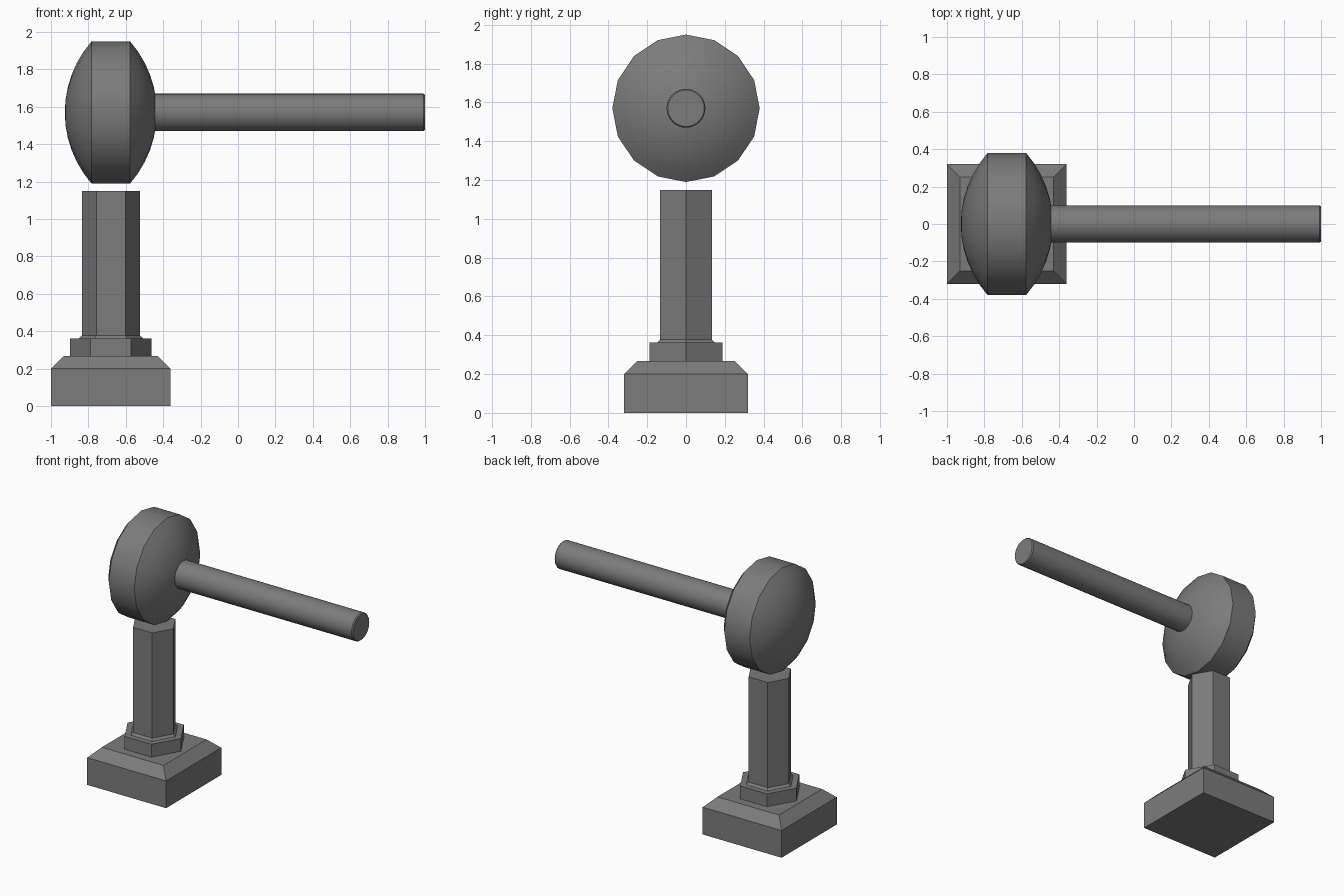
import bpy, bmesh, math
from mathutils import Matrix

if "Cube" in bpy.data.objects:
    bpy.data.objects.remove(bpy.data.objects["Cube"])

CX = -0.68      # post and head centre
HZ = 1.57       # head centre height

grey = bpy.data.materials.new("mid grey")
grey.diffuse_color = (0.2, 0.2, 0.2, 1)
grey.use_nodes = True
grey.node_tree.nodes["Principled BSDF"].inputs["Base Color"].default_value = grey.diffuse_color


def lathe(name, profile, sides, matrix, spin=0.0, smooth=None):
    """Stack rings of (radius, height) into a capped solid around local z."""
    bm = bmesh.new()
    rings = []
    for r, h in profile:
        rings.append([bm.verts.new((r * math.cos(spin + math.tau * i / sides),
                                    r * math.sin(spin + math.tau * i / sides), h))
                      for i in range(sides)])
    for a, b in zip(rings, rings[1:]):
        for i in range(sides):
            j = (i + 1) % sides
            bm.faces.new((a[i], a[j], b[j], b[i]))
    bm.faces.new(rings[0][::-1])
    bm.faces.new(rings[-1])
    bmesh.ops.transform(bm, matrix=matrix, verts=bm.verts)
    bmesh.ops.recalc_face_normals(bm, faces=bm.faces)
    mesh = bpy.data.meshes.new(name)
    bm.to_mesh(mesh)
    bm.free()
    mesh.materials.append(grey)
    ob = bpy.data.objects.new(name, mesh)
    bpy.context.collection.objects.link(ob)
    if smooth:
        bpy.ops.object.select_all(action='DESELECT')
        ob.select_set(True)
        bpy.context.view_layer.objects.active = ob
        bpy.ops.object.shade_smooth_by_angle(angle=math.radians(smooth))
    return ob


upright = Matrix.Translation((CX, 0, 0))
sideways = Matrix.Translation((CX, 0, HZ)) @ Matrix.Rotation(math.pi / 2, 4, 'Y')
d = math.sqrt(2)

# Square foot with chamfered top
lathe("base", [(0.32 * d, 0), (0.32 * d, 0.20), (0.25 * d, 0.268)], 4,
      upright, math.pi / 4)

# Hexagonal collar and post with a small flare at its foot
lathe("collar", [(0.217, 0.26), (0.217, 0.362)], 6, upright)
lathe("post", [(0.172, 0.355), (0.172, 0.362), (0.155, 0.378), (0.155, 1.15)], 6, upright)

# Rounded head: a flat rim between two shallow spherical domes
R_RIM, RIM, DOME = 0.38, 0.103, 0.143
R = (R_RIM ** 2 + DOME ** 2) / (2 * DOME)
amax = math.asin(R_RIM / R)
dome = [(R * math.sin(a), RIM + DOME - R + R * math.cos(a))
        for a in (amax * k / 6 for k in (6, 5, 4, 3, 2, 1, 0.1))]
lathe("head", [(r, -h) for r, h in reversed(dome)] + dome, 16, sideways, smooth=30)

# Round bar with softened end
end = 1.0 - CX
lathe("bar", [(0.1, 0.1), (0.1, end - 0.008), (0.094, end)], 32, sideways, smooth=30)
